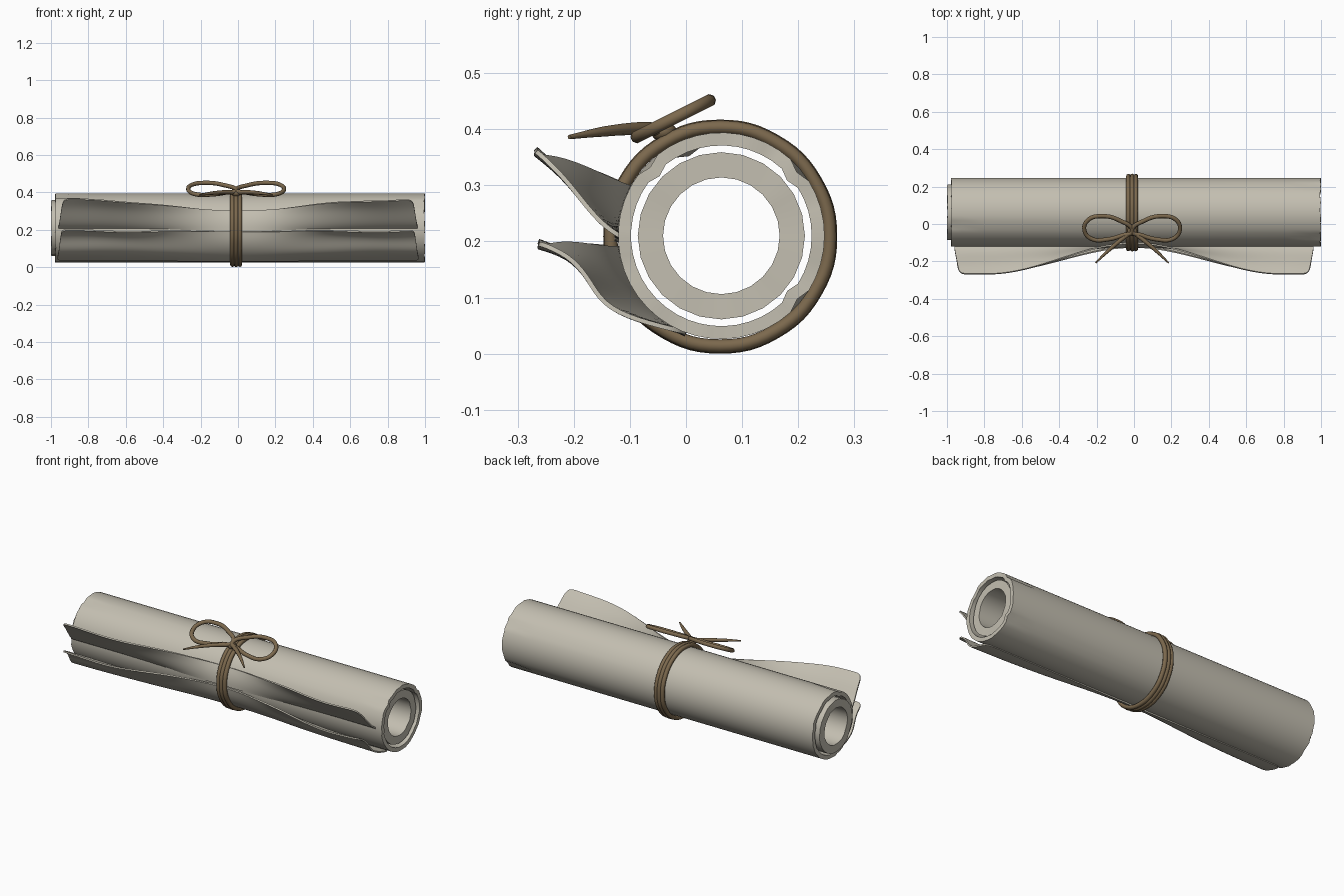
import bpy, bmesh, math, random
from mathutils import Vector

random.seed(4)
if "Cube" in bpy.data.objects:
    bpy.data.objects.remove(bpy.data.objects["Cube"], do_unlink=True)

AXIS_Y, AXIS_Z = 0.063, 0.21      # centre line of the roll
SHEET_R = 0.187                   # radius where loose sheets hug the roll
KNOT_X = -0.01


def material(name, rgb):
    m = bpy.data.materials.new(name)
    m.use_nodes = True
    m.diffuse_color = (*rgb, 1)
    bsdf = m.node_tree.nodes["Principled BSDF"]
    bsdf.inputs["Base Color"].default_value = (*rgb, 1)
    bsdf.inputs["Roughness"].default_value = 0.8
    return m


paper = material("parchment", (0.55, 0.52, 0.44))
twine = material("brown twine", (0.20, 0.14, 0.075))


def finish(obj, mat, angle=40):
    """Give the material, bake modifiers or curve, smooth with sharp edges."""
    obj.data.materials.append(mat)
    bpy.ops.object.select_all(action="DESELECT")
    obj.select_set(True)
    bpy.context.view_layer.objects.active = obj
    bpy.ops.object.convert(target="MESH")
    bpy.ops.object.shade_smooth_by_angle(angle=math.radians(angle))


def mesh_object(name, bm):
    bmesh.ops.recalc_face_normals(bm, faces=bm.faces)
    me = bpy.data.meshes.new(name)
    bm.to_mesh(me)
    bm.free()
    obj = bpy.data.objects.new(name, me)
    bpy.context.collection.objects.link(obj)
    return obj


def on_roll(deg, r=SHEET_R):
    """Point (y, z) on the roll; 180 degrees is the front."""
    a = math.radians(deg)
    return Vector((AXIS_Y + r * math.cos(a), AXIS_Z + r * math.sin(a)))


# Rolled paper: thick tubes with slightly ragged, dented ends
def paper_tube(name, x0, x1, r_in, r_out, sides, ragged, dents=()):
    stations = [x0, x0 + 0.06, x0 + 0.18, 0, x1 - 0.18, x1 - 0.06, x1]
    outline = [(x, r_out) for x in stations] + [(x, r_in) for x in reversed(stations)]
    bm = bmesh.new()
    rings = []
    for i in range(sides):
        deg = 360 * i / sides
        fray = [random.uniform(0, ragged) for _ in range(2)]
        ring = []
        for x, r in outline:
            if x == x0:
                x += fray[0]
            elif x == x1:
                x -= fray[1]
            near_end = abs(x) > 0.9
            if near_end:
                r -= sum(0.008 for side, at in dents if side * x > 0 and abs(deg - at) < 8)
            ring.append(bm.verts.new((x, *on_roll(deg, r))))
        rings.append(ring)
    n = len(outline)
    for i in range(sides):
        a, b = rings[i], rings[(i + 1) % sides]
        for j in range(n):
            k = (j + 1) % n
            bm.faces.new((a[j], a[k], b[k], b[j]))
    finish(mesh_object(name, bm), paper)


paper_tube("outer_roll", -0.98, 1.0, 0.161, 0.184, 45, 0.006,
           dents=((1, 40), (1, 136), (-1, 112), (1, 320)))
paper_tube("inner_roll", -1.0, 0.985, 0.104, 0.149, 24, 0.004)


# Loose sheet edges: pinned under the twine, flaring out toward both ends
def flap(name, flared, hug_from, hug_to, half_length):
    columns, rows = 33, len(flared)
    bm = bmesh.new()
    grid = []
    for i in range(columns):
        s = 2 * i / (columns - 1) - 1
        t = min(1, abs(s) * half_length / 0.8)
        w = t * t * (3 - 2 * t)
        line = []
        for j, end_point in enumerate(flared):
            v = j / (rows - 1)
            hug = on_roll(hug_from + (hug_to - hug_from) * v)
            p = hug.lerp(Vector(end_point), w)
            p.y += 0.006 * w * v * math.sin(9 * s + 4 * v)
            line.append(bm.verts.new((s * (half_length - 0.03 * v), p.x, p.y)))
        grid.append(line)
    for a, b in zip(grid, grid[1:]):
        for j in range(rows - 1):
            bm.faces.new((a[j], a[j + 1], b[j + 1], b[j]))
    obj = mesh_object(name, bm)
    obj.modifiers.new("soften", "SUBSURF").levels = 2
    thick = obj.modifiers.new("thickness", "SOLIDIFY")
    thick.thickness, thick.offset = 0.008, 0
    finish(obj, paper)


flap("upper_flap",
     [(-0.10, 0.20), (-0.145, 0.225), (-0.185, 0.275), (-0.22, 0.32), (-0.268, 0.36)],
     183, 151, 0.965)
flap("lower_flap",
     [(0.0, 0.038), (-0.09, 0.06), (-0.15, 0.09), (-0.175, 0.14), (-0.21, 0.178), (-0.263, 0.195)],
     250, 186, 0.97)


# Twine: bevelled curves
def cord(name, points, radius, cyclic=False, taper=None):
    cu = bpy.data.curves.new(name, "CURVE")
    cu.dimensions = "3D"
    cu.bevel_depth, cu.bevel_resolution, cu.resolution_u = radius, 2, 6
    cu.use_fill_caps = True
    sp = cu.splines.new("BEZIER")
    sp.bezier_points.add(len(points) - 1)
    sp.use_cyclic_u = cyclic
    for i, (bp, co) in enumerate(zip(sp.bezier_points, points)):
        bp.co = co
        bp.handle_left_type = bp.handle_right_type = "AUTO"
        if taper:
            bp.radius = taper[i]
    obj = bpy.data.objects.new(name, cu)
    bpy.context.collection.objects.link(obj)
    finish(obj, twine, 60)


# Three wraps around the roll
for n, x in enumerate((-0.03, -0.01, 0.01)):
    wrap = []
    for k in range(12):
        a = 2 * math.pi * k / 12
        r = 0.195 + (0.0015 if n == 1 else 0)
        wrap.append((x, 0.061 + r * math.cos(a), 0.2085 + r * math.sin(a)))
    cord(f"twine_wrap_{n + 1}", wrap, 0.012, cyclic=True)


# Bow: each loop lies in a plane rising to the back, each tail runs forward
def loop_height(y):
    return 0.385 + 0.5 * (y + 0.09)


LOOP = [(0, -0.04), (0.07, 0.02), (0.16, 0.042), (0.235, 0.022), (0.255, -0.035),
        (0.215, -0.08), (0.13, -0.082), (0.05, -0.06)]
TAIL = [(0, -0.04, 0.40), (0.06, -0.085, 0.401), (0.13, -0.145, 0.396), (0.195, -0.208, 0.386)]
for side, label in ((1, "left"), (-1, "right")):
    cord(f"bow_loop_{label}",
         [(KNOT_X + side * x, y, loop_height(y)) for x, y in LOOP], 0.0115, cyclic=True)
    cord(f"bow_tail_{label}",
         [(KNOT_X + side * x, y, z) for x, y, z in TAIL], 0.0115, taper=(1, 1, 0.8, 0.35))

# Knot
bpy.ops.mesh.primitive_uv_sphere_add(segments=14, ring_count=8, radius=0.023,
                                     location=(KNOT_X, -0.04, 0.396))
knot = bpy.context.object
knot.name = "bow_knot"
knot.scale = (1.15, 1, 0.8)
finish(knot, twine, 60)
